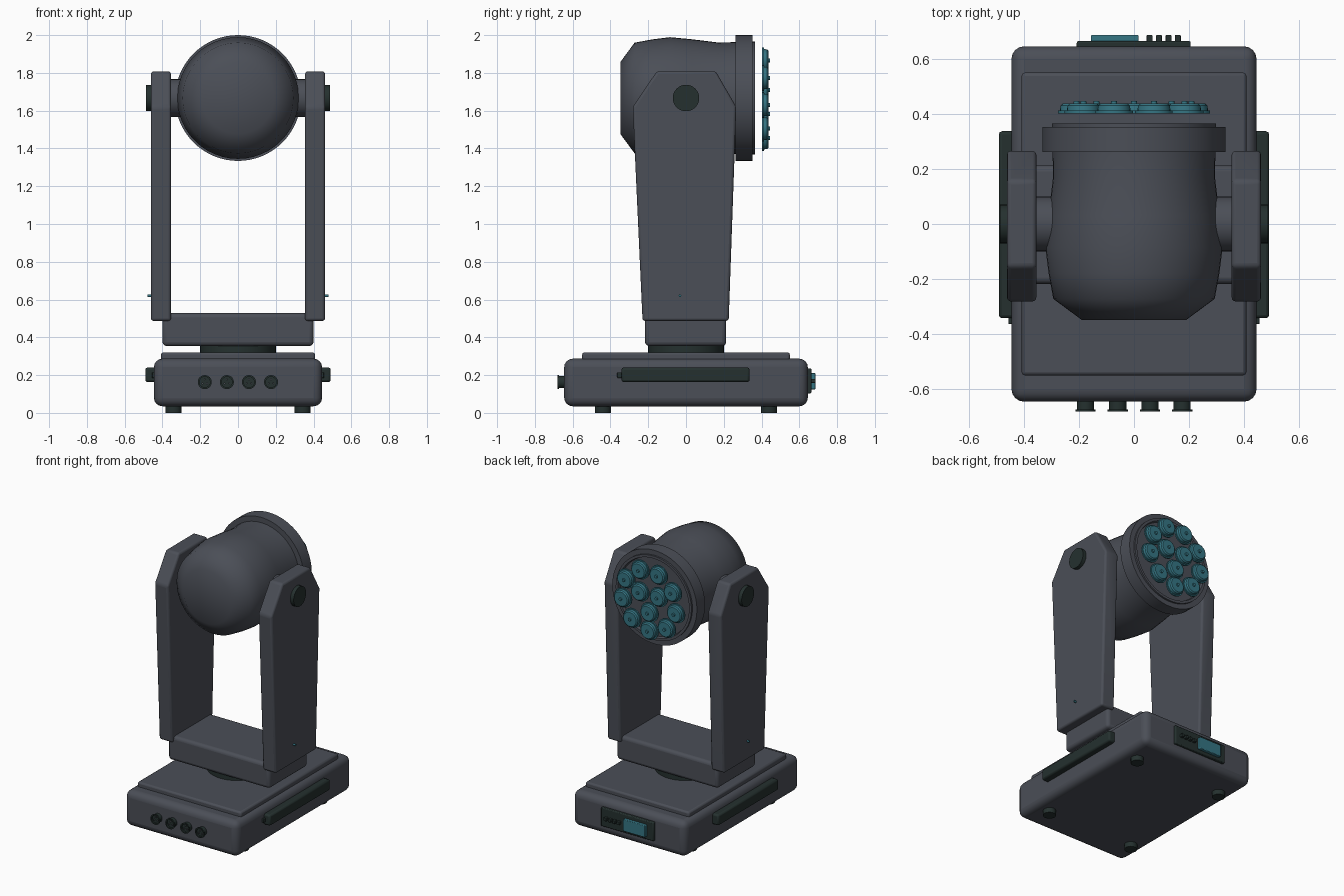
import bpy, bmesh, math
from mathutils import Vector, Matrix

if "Cube" in bpy.data.objects:
    bpy.data.objects.remove(bpy.data.objects["Cube"])


def material(name, rgb):
    m = bpy.data.materials.new(name)
    m.diffuse_color = (*rgb, 1)
    m.use_nodes = True
    m.node_tree.nodes["Principled BSDF"].inputs["Base Color"].default_value = m.diffuse_color
    return m


GREY = material("charcoal grey", (0.070, 0.077, 0.095))
BLACK = material("rubber black", (0.018, 0.030, 0.028))
TEAL = material("lens teal", (0.036, 0.180, 0.230))


def finish(name, bm, mat, bevel=0, segments=3, angle=35):
    """Turn a bmesh into an object with optional bevel and smooth shading."""
    bmesh.ops.recalc_face_normals(bm, faces=bm.faces)
    me = bpy.data.meshes.new(name)
    bm.to_mesh(me)
    bm.free()
    me.materials.append(mat)
    ob = bpy.data.objects.new(name, me)
    bpy.context.collection.objects.link(ob)
    if bevel:
        mod = ob.modifiers.new("bevel", 'BEVEL')
        mod.width, mod.segments = bevel, segments
        mod.limit_method, mod.angle_limit = 'ANGLE', math.radians(25)
    bpy.ops.object.select_all(action='DESELECT')
    ob.select_set(True)
    bpy.context.view_layer.objects.active = ob
    bpy.ops.object.shade_smooth_by_angle(angle=math.radians(angle))
    return ob


def box(name, lo, hi, mat, bevel=0, segments=3):
    lo, hi = Vector(lo), Vector(hi)
    bm = bmesh.new()
    bmesh.ops.create_cube(bm, size=1)
    for v in bm.verts:
        v.co = (lo + hi) / 2 + v.co * (hi - lo)
    return finish(name, bm, mat, bevel, segments)


def lathe(name, profile, centre, axis, mat, steps=32, angle=35):
    """Spin (radius, distance) points about an axis through the centre."""
    bm = bmesh.new()
    vs = [bm.verts.new((r, 0, d)) for r, d in profile]
    edges = [bm.edges.new(p) for p in zip(vs, vs[1:])]
    bmesh.ops.spin(bm, geom=vs + edges, cent=(0, 0, 0), axis=(0, 0, 1),
                   angle=math.tau, steps=steps, use_duplicate=False)
    bmesh.ops.remove_doubles(bm, verts=bm.verts, dist=1e-5)
    rot = Vector((0, 0, 1)).rotation_difference(Vector(axis)).to_matrix().to_4x4()
    bm.transform(Matrix.Translation(centre) @ rot)
    return finish(name, bm, mat, angle=angle)


def disc(name, r, d0, d1, centre, axis, mat, steps=32):
    return lathe(name, [(0, d0), (r, d0), (r, d1), (0, d1)], centre, axis, mat, steps)


# Base housing, raised lid and turntable
box("base_housing", (-0.445, -0.645, 0.035), (0.445, 0.645, 0.287), GREY, 0.045, 4)
box("base_lid", (-0.408, -0.55, 0.27), (0.408, 0.55, 0.32), GREY, 0.012, 2)
disc("turntable", 0.2, 0.31, 0.365, (0, 0, 0), (0, 0, 1), BLACK, 48)

# Rubber feet
for x in (-0.342, 0.342):
    for y in (-0.44, 0.44):
        disc("foot", 0.042, 0, 0.045, (x, y, 0), (0, 0, 1), BLACK, 24)

# Front sockets with pins
for i in range(4):
    c = (-0.176 + 0.117 * i, -0.64, 0.163)
    lathe("socket", [(0.031, 0), (0.031, 0.033), (0.037, 0.033), (0.037, 0.041),
                     (0.028, 0.041), (0.028, 0.03), (0, 0.03)], c, (0, -1, 0), BLACK)
    for k in range(3):
        a = math.radians(90 + 120 * k)
        pin = (c[0] + 0.014 * math.cos(a), c[1], c[2] + 0.014 * math.sin(a))
        disc("socket_pin", 0.005, 0.028, 0.038, pin, (0, -1, 0), GREY, 10)

# Rear control panel with display and buttons
box("control_panel", (-0.208, 0.635, 0.103), (0.206, 0.664, 0.236), BLACK, 0.006, 2)
box("display", (-0.157, 0.655, 0.125), (0.017, 0.686, 0.21), TEAL, 0.004, 2)
for i in range(4):
    x = 0.057 + 0.034 * i
    box("button", (x - 0.011, 0.655, 0.158), (x + 0.011, 0.686, 0.18), BLACK, 0.003, 2)

# Yoke cross beam
box("yoke_beam", (-0.4, -0.217, 0.354), (0.4, 0.213, 0.528), GREY, 0.022, 3)

# Tapered arm outline as (y, z)
ARM = [(-0.23, 0.487), (0.226, 0.487), (0.266, 1.62), (0.158, 1.808),
       (-0.155, 1.808), (-0.282, 1.62)]
AXIS_Z = 1.667
for s in (-1, 1):
    bm = bmesh.new()
    face = bm.faces.new([bm.verts.new((s * 0.355, y, z)) for y, z in ARM])
    ext = bmesh.ops.extrude_face_region(bm, geom=[face])
    moved = [g for g in ext["geom"] if isinstance(g, bmesh.types.BMVert)]
    bmesh.ops.translate(bm, verts=moved, vec=(s * 0.106, 0, 0))
    finish("yoke_arm", bm, GREY, 0.014, 3)
    # Tilt pivot, outer cap and indicator lamp
    disc("tilt_hub", 0.1, 0.2, 0.37, (0, 0, AXIS_Z), (s, 0, 0), GREY)
    disc("pivot_cap", 0.07, 0.45, 0.487, (0, 0, AXIS_Z), (s, 0, 0), BLACK)
    disc("indicator_lamp", 0.007, 0.45, 0.478, (0, -0.032, 0.62), (s, 0, 0), TEAL, 12)
    # Carrying handle on the base side
    x0, x1 = sorted((s * 0.43, s * 0.491))
    box("side_handle", (x0, -0.342, 0.163), (x1, 0.337, 0.24), BLACK, 0.012, 2)
    x0, x1 = sorted((s * 0.43, s * 0.456))
    box("handle_latch", (x0, -0.364, 0.185), (x1, -0.33, 0.215), BLACK, 0.004, 2)

# Rounded head shell
HEAD = (0, 0, AXIS_Z)
lathe("head_shell", [(0, -0.348), (0.19, -0.348), (0.293, -0.272), (0.31, -0.18),
                     (0.322, -0.085), (0.311, 0.03), (0.294, 0.17), (0.296, 0.28)],
      HEAD, (0, 1, 0), GREY, 48, 70)
# Front bezel with recessed face
lathe("head_bezel", [(0.28, 0.262), (0.333, 0.262), (0.333, 0.353), (0.298, 0.353),
                     (0.298, 0.365), (0.28, 0.365), (0.275, 0.345), (0, 0.345)],
      HEAD, (0, 1, 0), GREY, 64)

# Lenses: inner ring of three, outer ring of nine
LENS = [(0, 0.402), (0.068, 0.402), (0.068, 0.412), (0.06, 0.412), (0.058, 0.43),
        (0.05, 0.437), (0.011, 0.437), (0.010, 0.446), (0, 0.446)]
for count, radius in ((3, 0.085), (9, 0.212)):
    for k in range(count):
        a = math.radians(-90 + 360 / count * k)
        c = (radius * math.cos(a), 0, AXIS_Z + radius * math.sin(a))
        lathe("lens", LENS, c, (0, 1, 0), TEAL, 24)
